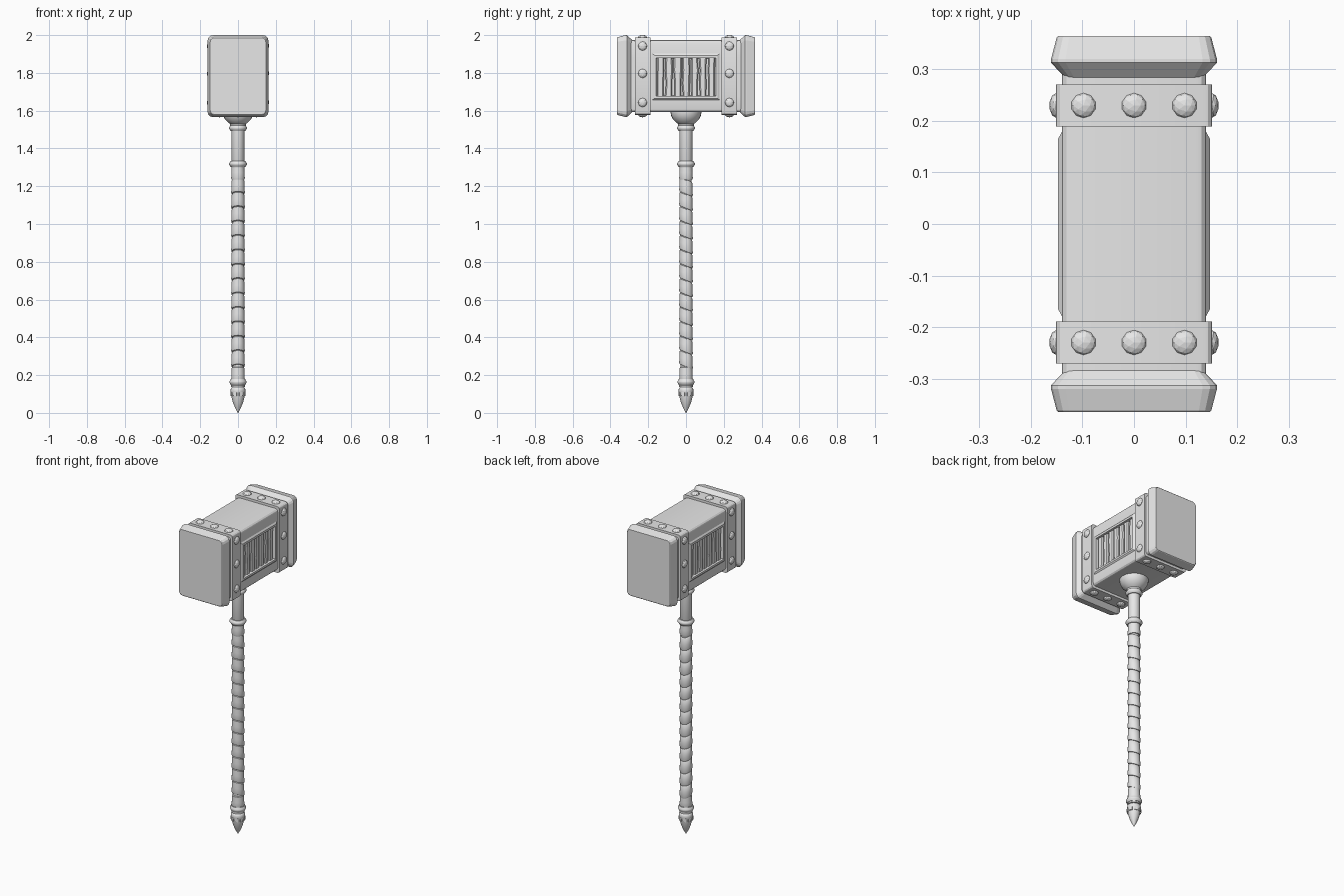
import bpy, bmesh, math, random
from mathutils import Matrix, Vector

random.seed(4)
cube = bpy.data.objects.get("Cube")
if cube:
    bpy.data.objects.remove(cube, do_unlink=True)

grey = bpy.data.materials.new("light grey")
grey.use_nodes = True
grey.diffuse_color = (0.8, 0.8, 0.8, 1)
grey.node_tree.nodes["Principled BSDF"].inputs["Base Color"].default_value = (0.8, 0.8, 0.8, 1)

ZC = 1.783  # height of the head's centre


def finish(bm, name, smooth=None):
    bmesh.ops.recalc_face_normals(bm, faces=bm.faces)
    me = bpy.data.meshes.new(name)
    bm.to_mesh(me)
    bm.free()
    me.materials.append(grey)
    ob = bpy.data.objects.new(name, me)
    bpy.context.collection.objects.link(ob)
    if smooth:
        bpy.ops.object.select_all(action='DESELECT')
        ob.select_set(True)
        bpy.context.view_layer.objects.active = ob
        bpy.ops.object.shade_smooth_by_angle(angle=math.radians(smooth))
    return ob


def skin(bm, rings, caps=(True, True)):
    """Join rings of points with quads and close the ends."""
    vs = [[bm.verts.new(p) for p in ring] for ring in rings]
    n = len(rings[0])
    for a, b in zip(vs, vs[1:]):
        for i in range(n):
            j = (i + 1) % n
            bm.faces.new((a[i], a[j], b[j], b[i]))
    if caps[0]:
        bm.faces.new(vs[0])
    if caps[1]:
        bm.faces.new(vs[-1])


def rounded_rect(y, hx, hz, r, seg=3):
    pts = []
    for k, (sx, sz) in enumerate(((1, 1), (-1, 1), (-1, -1), (1, -1))):
        for i in range(seg + 1):
            a = math.pi / 2 * (k + i / seg)
            pts.append((sx * (hx - r) + r * math.cos(a), y,
                        ZC + sz * (hz - r) + r * math.sin(a)))
    return pts


def block(name, stations):
    bm = bmesh.new()
    skin(bm, [rounded_rect(*s) for s in stations])
    return bm, name


def lathe(name, profile, sides=24, tilt=0.0, smooth=40):
    """Turn (radius, z) pairs about the z axis; tilt slopes the rings in y."""
    bm = bmesh.new()
    rings = []
    for r, z in profile:
        ring = []
        for i in range(sides):
            a = 2 * math.pi * i / sides
            y = r * math.sin(a)
            ring.append((r * math.cos(a), y, z - tilt * y))
        rings.append(ring)
    skin(bm, rings)
    return finish(bm, name, smooth)


# Head body with a window recess cut into each side
WY, W0, W1 = 0.158, 1.677, 1.88
bm, name = block("head_body", [(-0.33, 0.14, 0.19, 0.018), (0.33, 0.14, 0.19, 0.018)])
for co, no in (((0, -WY, 0), (0, 1, 0)), ((0, WY, 0), (0, 1, 0)),
               ((0, 0, W0), (0, 0, 1)), ((0, 0, W1), (0, 0, 1))):
    bmesh.ops.bisect_plane(bm, geom=bm.verts[:] + bm.edges[:] + bm.faces[:],
                           plane_co=co, plane_no=no)
bmesh.ops.recalc_face_normals(bm, faces=bm.faces)
window = []
for f in bm.faces:
    c = f.calc_center_median()
    if abs(f.normal.x) > 0.99 and abs(c.y) < WY and W0 < c.z < W1:
        window.append(f)
bmesh.ops.inset_individual(bm, faces=window, thickness=0.001, depth=-0.035)
finish(bm, name, 25)

# Striking caps and riveted bands at both ends
for s, end in ((-1, "front"), (1, "back")):
    bm, name = block(end + "_cap", [
        (s * 0.272, 0.133, 0.188, 0.018), (s * 0.284, 0.134, 0.19, 0.018),
        (s * 0.313, 0.161, 0.217, 0.028), (s * 0.32, 0.161, 0.217, 0.028),
        (s * 0.362, 0.150, 0.206, 0.024), (s * 0.365, 0.147, 0.203, 0.022)])
    finish(bm, name)
    bm, name = block(end + "_band", [
        (s * 0.189, 0.151, 0.205, 0.014), (s * 0.271, 0.151, 0.205, 0.014)])
    finish(bm, name, 25)

    # Rivets on all four sides of the band
    spots = []
    for side in (-1, 1):
        spots += [((x, s * 0.23, ZC + side * 0.205), 'z') for x in (-0.098, 0, 0.098)]
        spots += [((side * 0.151, s * 0.23, z), 'x') for z in (1.942, 1.797, 1.643)]
    bm = bmesh.new()
    for pos, axis in spots:
        flat = Vector((1, 1, 0.55)) if axis == 'z' else Vector((0.55, 1, 1))
        bmesh.ops.create_icosphere(
            bm, subdivisions=2, radius=0.024,
            matrix=Matrix.Translation(pos) @ Matrix.Diagonal(flat.to_4d()))
    finish(bm, end + "_rivets")

# Window frames and the uneven slats behind them
for s, side in ((-1, "right"), (1, "left")):
    bm = bmesh.new()
    rings = []
    for x, hy, z0, z1 in ((0.138, 0.182, 1.655, 1.905), (0.147, 0.166, 1.665, 1.893),
                          (0.147, WY, W0, W1), (0.108, WY - 0.003, W0 + 0.003, W1 - 0.003)):
        rings.append([(s * x, -hy, z0), (s * x, hy, z0), (s * x, hy, z1), (s * x, -hy, z1)])
    skin(bm, rings, caps=(False, False))
    finish(bm, side + "_window_frame")

    bm = bmesh.new()
    count = 7
    pitch = 2 * WY / count
    for i in range(count):
        yc = -WY + pitch * (i + 0.5)
        rings = []
        for k in range(4):
            z = W0 + (W1 - W0) * k / 3
            a = yc - pitch * random.uniform(0.34, 0.47)
            b = yc + pitch * random.uniform(0.34, 0.47)
            rings.append([(s * 0.10, a, z), (s * 0.129, a, z), (s * 0.135, a + 0.006, z),
                          (s * 0.135, b - 0.006, z), (s * 0.129, b, z), (s * 0.10, b, z)])
        skin(bm, rings)
    finish(bm, side + "_window_slats")

# Socket under the head, with its ring
lathe("head_socket", [(0.082, 1.61), (0.082, 1.59), (0.078, 1.572), (0.068, 1.553),
                      (0.053, 1.538), (0.042, 1.53), (0.038, 1.50)])


def ring(name, z, r=0.047, h=0.016):
    lathe(name, [(0.034, z + h), (0.039, z + h), (r - 0.004, z + h * 0.6), (r, z + h * 0.25),
                 (r, z - h * 0.25), (r - 0.004, z - h * 0.6), (0.039, z - h), (0.034, z - h)])


ring("socket_ring", 1.508)
ring("grip_top_ring", 1.318)
ring("grip_bottom_ring", 0.163, 0.045)

# Shaft, and the grip wound in slanted overlapping turns
lathe("shaft", [(0.034, 1.52), (0.034, 1.30), (0.029, 1.29), (0.029, 0.12)])
turns, top, bottom = 15, 1.311, 0.168
step = (top - bottom) / turns
for i in range(turns):
    z = bottom + i * step
    slope = 0.0 if i in (0, turns - 1) else 0.4
    lathe("grip_turn_%d" % (i + 1),
          [(0.029, z), (0.034, z + 0.001), (0.036, z + 0.007), (0.035, z + step * 0.5),
           (0.033, z + step - 0.004), (0.029, z + step)], tilt=slope)

# Pommel: collar, spike and a row of small studs
lathe("pommel_collar", [(0.030, 0.148), (0.037, 0.146), (0.037, 0.138), (0.030, 0.136)])
lathe("pommel_spike", [(0.030, 0.137), (0.037, 0.132), (0.040, 0.122), (0.040, 0.108),
                       (0.036, 0.098), (0.034, 0.082), (0.026, 0.052), (0.013, 0.022),
                       (0.001, 0.0)], sides=16)
bm = bmesh.new()
for i in range(8):
    turn = Matrix.Rotation(math.tau * (i + 0.5) / 8, 4, 'Z')
    bmesh.ops.create_cube(bm, size=1, matrix=turn @ Matrix.Translation((0.036, 0, 0.1))
                          @ Matrix.Diagonal((0.008, 0.017, 0.022, 1)))
finish(bm, "pommel_studs")
